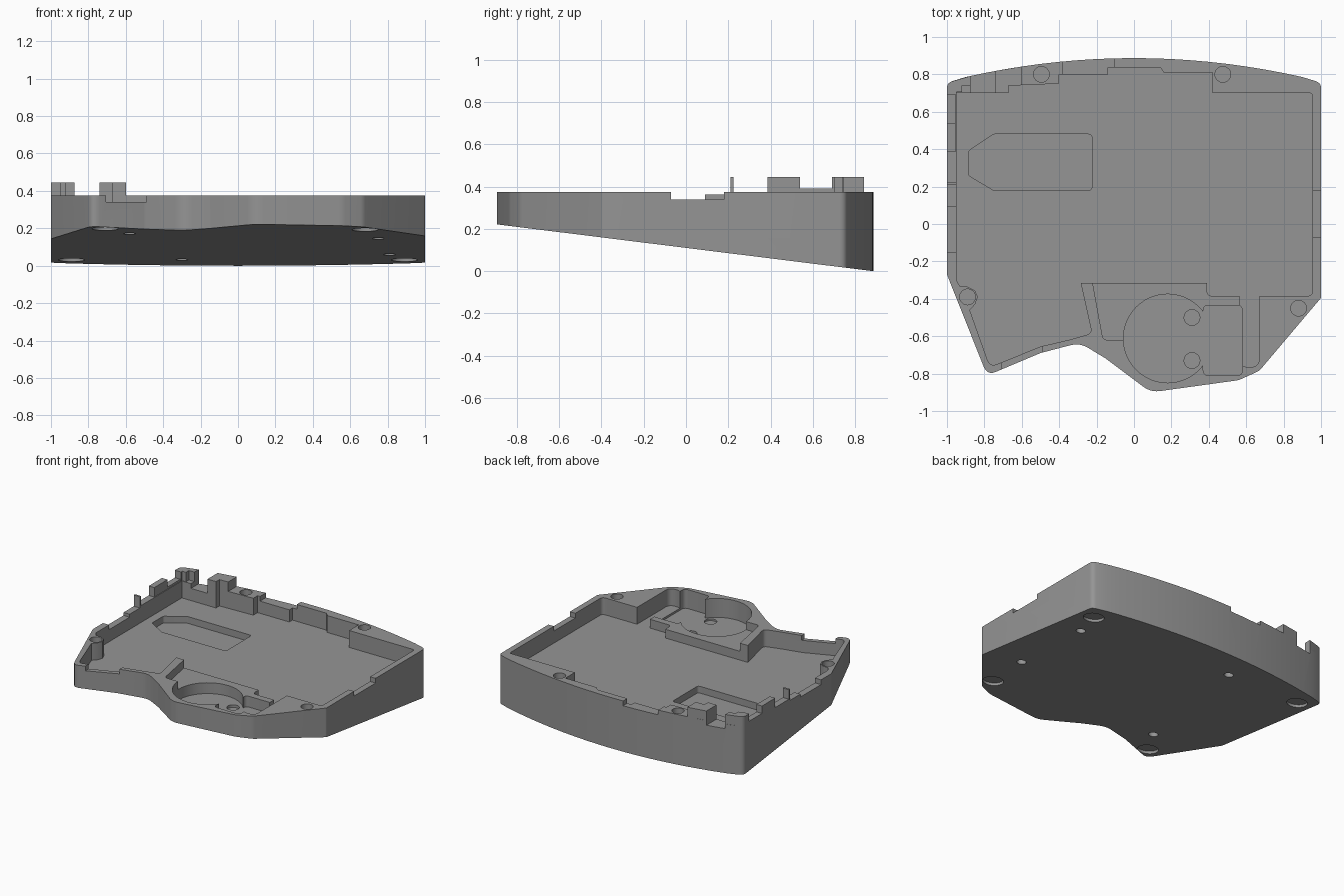
import bpy, bmesh, math
from mathutils import Vector

TOP, FLOOR = 0.375, 0.25


def under(y):
    """Height of the sloping underside."""
    return 0.11 - 0.1243 * y


def rounded(pts, r=0.0, n=5):
    """Round polygon corners; a point may carry its own radius as a third value."""
    out = []
    for i, p in enumerate(pts):
        rad = p[2] if len(p) > 2 else r
        c = Vector(p[:2])
        a = Vector(pts[i - 1][:2]) - c
        b = Vector(pts[(i + 1) % len(pts)][:2]) - c
        half = a.angle(b) / 2
        if rad <= 0 or half > 1.55:
            out.append(c)
            continue
        t = min(rad / math.tan(half), a.length * 0.45, b.length * 0.45)
        s, e = c + a.normalized() * t, c + b.normalized() * t
        for k in range(n + 1):
            u = k / n
            out.append(s * (1 - u) ** 2 + c * 2 * u * (1 - u) + e * u * u)
    return out


def prism(name, pts, z0, z1):
    """Upright prism; z0 and z1 are heights or functions of y."""
    bm = bmesh.new()
    h = lambda z, y: z(y) if callable(z) else z
    lo = [bm.verts.new((x, y, h(z0, y))) for x, y in pts]
    hi = [bm.verts.new((x, y, h(z1, y))) for x, y in pts]
    bm.faces.new(lo)
    bm.faces.new(hi)
    for i in range(len(pts)):
        j = (i + 1) % len(pts)
        bm.faces.new((lo[i], lo[j], hi[j], hi[i]))
    bmesh.ops.recalc_face_normals(bm, faces=bm.faces)
    me = bpy.data.meshes.new(name)
    bm.to_mesh(me)
    bm.free()
    ob = bpy.data.objects.new(name, me)
    bpy.context.collection.objects.link(ob)
    me.materials.append(grey)
    return ob


def box(x0, x1, y0, y1):
    return [(x0, y0), (x1, y0), (x1, y1), (x0, y1)]


def disc(x, y, r, n=32):
    return [(x + r * math.cos(2 * math.pi * k / n), y + r * math.sin(2 * math.pi * k / n)) for k in range(n)]


def cut(pts, z0, z1=0.6):
    """Carve a prism out of the case."""
    tool = prism("cutter", pts, z0, z1)
    tool.hide_render = True
    m = case.modifiers.new("cut", "BOOLEAN")
    m.operation, m.solver, m.object = "DIFFERENCE", "EXACT", tool
    bpy.context.view_layer.objects.active = case
    bpy.ops.object.modifier_apply(modifier=m.name)
    bpy.data.objects.remove(tool)


def back(x):
    return 0.887 - 0.125 * x * x


grey = bpy.data.materials.new("plain grey")
grey.diffuse_color = (0.30, 0.30, 0.30, 1)

# Case body: curved back, angled front, sloping underside
outline = [(-1, -0.27, 0.05), (-0.785, -0.81, 0.05), (-0.5, -0.69, 0.1), (-0.29, -0.635, 0.12),
           (-0.15, -0.72, 0.1), (0.09, -0.90, 0.12), (0.56, -0.835, 0.12), (0.67, -0.785, 0.08),
           (1, -0.395, 0.02), (1, 0.755, 0.04)]
outline += [(x / 20, back(x / 20)) for x in range(18, -19, -2)] + [(-1, 0.755, 0.04)]
case = prism("case", rounded(outline), under, TOP)

# Main cavity with stepped back wall, screw boss and side slot
cut(rounded([(-0.95, 0.70), (-0.95, -0.30), (-0.93, -0.335), (-0.89, -0.335), (-0.85, -0.355),
             (-0.835, -0.39), (-0.85, -0.43), (-0.878, -0.46), (-0.77, -0.765, 0.04),
             (-0.5, -0.655), (-0.35, -0.62), (-0.225, -0.585, 0.03), (-0.285, -0.315),
             (0.39, -0.315), (0.39, -0.385, 0.03), (0.565, -0.385), (0.565, -0.765, 0.05),
             (0.67, -0.765, 0.05), (0.67, -0.385), (0.955, -0.385, 0.03), (0.955, 0.70, 0.02),
             (0.42, 0.70), (0.42, 0.81), (0.16, 0.81), (0.14, 0.837), (-0.14, 0.837),
             (-0.14, 0.80), (-0.40, 0.80), (-0.40, 0.75), (-0.67, 0.74), (-0.67, 0.70)]), FLOOR)

# Lowered platform and the round pocket in the front
cut(rounded([(-0.22, -0.2), (-0.22, -0.32), (-0.165, -0.62, 0.03), (0.2, -0.62), (0.6, -0.6),
             (0.6, -0.36), (0.42, -0.2)]), 0.315)
cut(disc(0.18, -0.612, 0.237, 48), 0.235)
cut(rounded(box(0.37, 0.58, -0.81, -0.435), 0.03), 0.235)

# Six-sided recess in the floor
cut(rounded([(-0.885, 0.26), (-0.75, 0.18), (-0.225, 0.18), (-0.225, 0.48), (-0.75, 0.48),
             (-0.885, 0.39)], 0.02), 0.20)

# Rim notches
for x0, x1, y0, y1, z in [(0.93, 1.1, -0.07, 0.18, 0.34), (-1.1, -0.93, -0.15, 0.09, 0.34),
                          (-1.1, -0.93, 0.09, 0.21, 0.362), (-0.38, -0.105, 0.76, 1, 0.34),
                          (-0.875, -0.74, 0.69, 1, 0.34), (-0.705, -0.49, -0.9, -0.62, 0.34)]:
    cut(box(x0, x1, y0, y1), z)

# Screw holes from above
for x, y, z in [(-0.495, 0.80, 0.2), (0.475, 0.80, 0.2), (0.88, -0.45, 0.24), (-0.89, -0.39, 0.24),
                (0.31, -0.50, 0.215), (0.31, -0.73, 0.222)]:
    cut(disc(x, y, 0.042), z)

# Foot recesses and small holes in the underside
for x, y, r, d in [(-0.71, -0.70, 0.07, 0.02), (0.68, -0.66, 0.07, 0.02), (-0.89, 0.64, 0.07, 0.02),
                   (0.89, 0.64, 0.07, 0.02), (-0.58, -0.49, 0.032, 0.035), (0.75, -0.28, 0.032, 0.04),
                   (0.81, 0.41, 0.032, 0.04), (-0.30, 0.63, 0.032, 0.04)]:
    cut(disc(x, y, r), -0.2, lambda y, d=d: under(y) + d)

# Raised tabs on the rim
prism("side_fin", box(-1, -0.95, 0.21, 0.225), TOP, 0.445)
prism("side_tab", box(-1, -0.955, 0.385, 0.54), TOP, 0.445)
prism("side_ledge", box(-1, -0.955, 0.54, 0.69), TOP, 0.39)
prism("corner_tab", rounded([(-1, 0.69), (-0.95, 0.69), (-0.95, 0.705), (-0.92, 0.705), (-0.92, 0.74),
                             (-0.875, 0.74), (-0.875, back(0.875)), (-1, 0.755, 0.04)]), TOP, 0.445)
prism("back_tab", [(-0.74, 0.70), (-0.67, 0.70), (-0.67, 0.74), (-0.6, 0.742), (-0.6, back(0.6)),
                   (-0.74, back(0.74))], TOP, 0.445)

# Smooth curves, sharp edges
for ob in bpy.context.collection.objects:
    ob.select_set(True)
bpy.context.view_layer.objects.active = case
bpy.ops.object.shade_smooth_by_angle(angle=math.radians(25))
